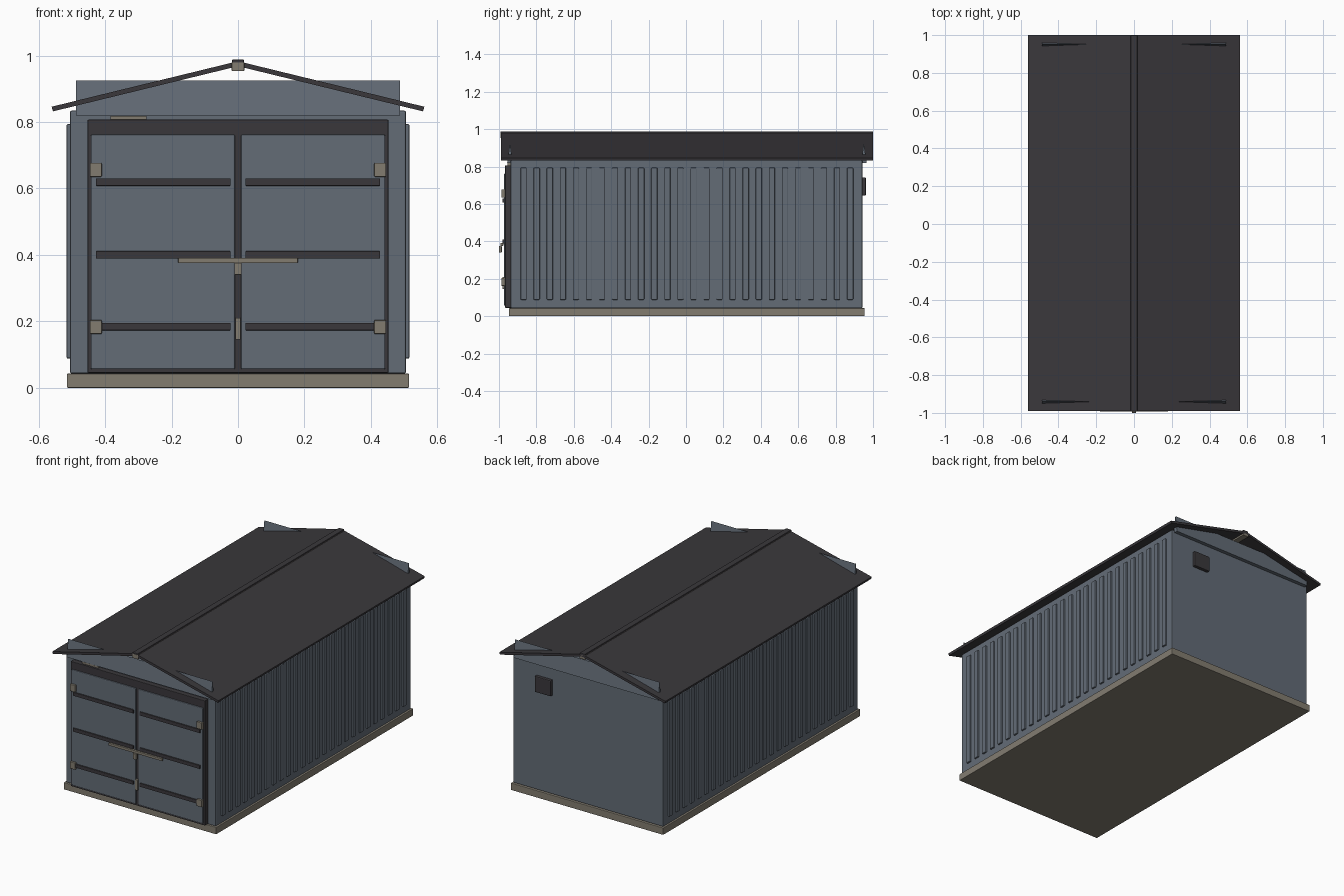
import bpy, bmesh, math

if "Cube" in bpy.data.objects:
    bpy.data.objects.remove(bpy.data.objects["Cube"])


def material(name, rgb):
    m = bpy.data.materials.new(name)
    m.diffuse_color = (*rgb, 1)
    m.use_nodes = True
    m.node_tree.nodes["Principled BSDF"].inputs["Base Color"].default_value = m.diffuse_color
    return m


WALL = material("slate_blue_steel", (0.125, 0.150, 0.183))
DARK = material("charcoal", (0.042, 0.039, 0.044))
BEIGE = material("warm_grey", (0.225, 0.203, 0.163))


def finish(name, bm, mat, bevel=0.0):
    if bevel:
        bmesh.ops.bevel(bm, geom=bm.edges[:], offset=bevel, segments=2,
                        profile=0.5, affect='EDGES')
    bmesh.ops.recalc_face_normals(bm, faces=bm.faces[:])
    me = bpy.data.meshes.new(name)
    bm.to_mesh(me)
    bm.free()
    me.materials.append(mat)
    ob = bpy.data.objects.new(name, me)
    bpy.context.collection.objects.link(ob)
    return ob


def box(name, xr, yr, zr, mat, bevel=0.0):
    """Box from its low and high limits on each axis."""
    bm = bmesh.new()
    bmesh.ops.create_cube(bm, size=1)
    for v in bm.verts:
        v.co = [r[0] if c < 0 else r[1] for c, r in zip(v.co, (xr, yr, zr))]
    return finish(name, bm, mat, bevel)


def prism(name, points, axis, lo, hi, mat):
    """Extrude a 2D profile along x (profile is y,z) or y (profile is x,z)."""
    bm = bmesh.new()
    place = (lambda p, t: (t, p[0], p[1])) if axis == 'x' else (lambda p, t: (p[0], t, p[1]))
    face = bm.faces.new([bm.verts.new(place(p, lo)) for p in points])
    out = bmesh.ops.extrude_face_region(bm, geom=[face])
    for v in out["geom"]:
        if isinstance(v, bmesh.types.BMVert):
            v.co["xyz".index(axis)] = hi
    return finish(name, bm, mat)


# Base slab and body
box("base_slab", (-.515, .515), (-.946, .955), (0, .043), BEIGE, .003)
box("body", (-.506, .506), (-.937, .943), (.043, .834), WALL, .005)

# Corrugated side ribs
RIBS = 26
for side, label in ((1, "right"), (-1, "left")):
    for i in range(RIBS):
        y = .005 - .873 + i * 1.746 / (RIBS - 1)
        xs = sorted((side * .495, side * .516))
        box(f"{label}_rib_{i + 1}", xs, (y - .0165, y + .0165), (.088, .794), WALL, .004)

# Gable strips, thin triangular section running across each end
for y, label in ((-.941, "front"), (.951, "back")):
    prism(f"{label}_gable", [(y - .015, .819), (y + .015, .819), (y, .925)],
          'x', -.488, .488, WALL)

# Roof panels, ridge beam and ridge cap
for s, label in ((1, "right"), (-1, "left")):
    prism(f"{label}_roof_panel",
          [(0, .968), (s * .557, .832), (s * .561, .846), (0, .983)],
          'y', -.99, 1.0, DARK)
box("ridge_beam", (-.019, .019), (-.993, 1.0), (.953, .980), BEIGE, .002)
box("ridge_cap", (-.018, .018), (-.992, 1.0), (.972, .988), DARK, .003)

# Door frame board and sign plate behind its top edge
box("door_frame", (-.453, .453), (-.967, -.93), (.045, .807), DARK, .003)
box("sign_plate", (-.384, -.275), (-.955, -.935), (.785, .818), BEIGE)

# Double doors with cross bands and hinges
for s, label in ((1, "right"), (-1, "left")):
    def span(a, b):
        return sorted((s * a, s * b))
    box(f"{label}_door", span(.009, .443), (-.974, -.96), (.056, .762), WALL, .004)
    for i, z in enumerate((.184, .400, .619)):
        box(f"{label}_door_band_{i + 1}", span(.022, .428), (-.981, -.97),
            (z - .011, z + .011), DARK, .002)
    for i, z in enumerate((.183, .656)):
        box(f"{label}_hinge_{i + 1}", span(.410, .446), (-.987, -.965),
            (z - .021, z + .021), BEIGE, .003)

# Locking bar, padlock and lower bolt
box("locking_bar", (-.180, .180), (-.992, -.977), (.375, .391), BEIGE, .002)
box("padlock", (-.011, .011), (-1.0, -.985), (.340, .376), BEIGE, .003)
box("lower_bolt", (-.008, .008), (-.982, -.962), (.145, .210), BEIGE, .002)

# Vent on the back wall
box("back_vent", (.240, .350), (.935, .962), (.645, .742), DARK, .005)
